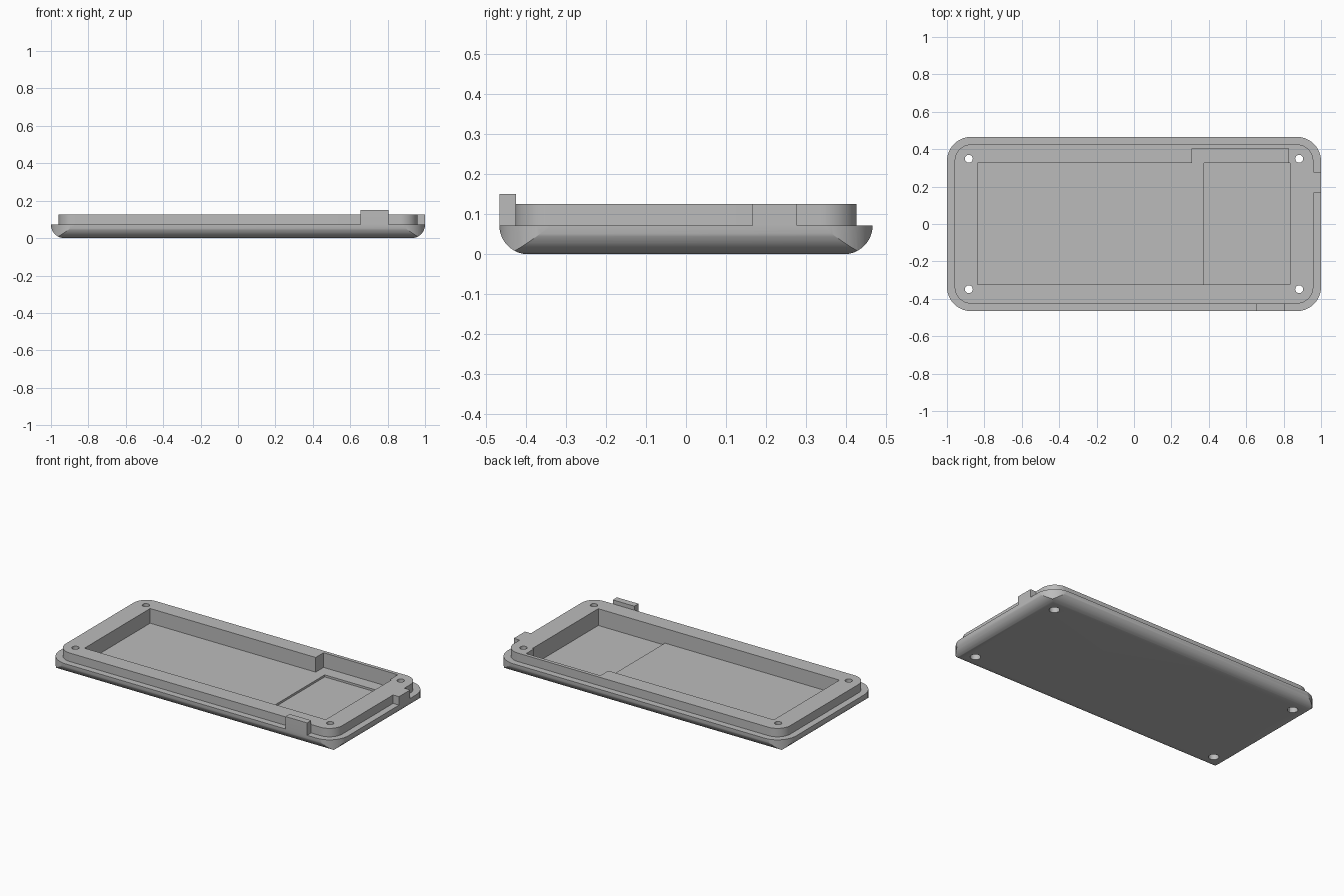
import bpy, bmesh, math
from mathutils import Matrix, Vector

if "Cube" in bpy.data.objects:
    bpy.data.objects.remove(bpy.data.objects["Cube"], do_unlink=True)

HX, HY = 1.0, 0.466          # outer half sizes
RIM, LIP, TAB = 0.072, 0.125, 0.15   # heights
FLOOR, RECESS = 0.033, 0.02

grey = bpy.data.materials.new("case grey")
grey.use_nodes = True
colour = (0.5, 0.5, 0.5, 1)
grey.diffuse_color = colour
grey.node_tree.nodes["Principled BSDF"].inputs["Base Color"].default_value = colour


def prism(name, outline, offset):
    """Extrude a closed outline of 3D points along an offset."""
    bm = bmesh.new()
    face = bm.faces.new([bm.verts.new(p) for p in outline])
    top = bmesh.ops.extrude_face_region(bm, geom=[face])["geom"]
    bmesh.ops.translate(bm, vec=Vector(offset),
                        verts=[v for v in top if isinstance(v, bmesh.types.BMVert)])
    bmesh.ops.recalc_face_normals(bm, faces=bm.faces)
    return to_object(name, bm)


def to_object(name, bm):
    mesh = bpy.data.meshes.new(name)
    bm.to_mesh(mesh)
    bm.free()
    mesh.materials.append(grey)
    obj = bpy.data.objects.new(name, mesh)
    bpy.context.collection.objects.link(obj)
    return obj


def arc(cx, cy, r, start, steps=16):
    return [(cx + r * math.cos(start + math.pi / 2 * i / steps),
             cy + r * math.sin(start + math.pi / 2 * i / steps)) for i in range(steps + 1)]


def rounded_slab(name, hx, hy, r, z0, z1):
    pts = []
    for k, (sx, sy) in enumerate([(1, 1), (-1, 1), (-1, -1), (1, -1)]):
        pts += arc(sx * (hx - r), sy * (hy - r), r, k * math.pi / 2)
    return prism(name, [(x, y, z0) for x, y in pts], (0, 0, z1 - z0))


def box(name, x, y, z):
    pts = [(x[0], y[0]), (x[1], y[0]), (x[1], y[1]), (x[0], y[1])]
    return prism(name, [(a, b, z[0]) for a, b in pts], (0, 0, z[1] - z[0]))


def cylinder(name, x, y, r, z0, z1):
    bm = bmesh.new()
    bmesh.ops.create_cone(bm, cap_ends=True, segments=32, radius1=r, radius2=r, depth=z1 - z0,
                          matrix=Matrix.Translation((x, y, (z0 + z1) / 2)))
    return to_object(name, bm)


def boat_profile(half):
    """Cross-section with a rounded underside and upright sides."""
    lower = arc(-half + RIM, RIM, RIM, math.pi) + arc(half - RIM, RIM, RIM, 1.5 * math.pi)
    return lower + [(half, 0.3), (-half, 0.3)]


def combine(target, tool, operation):
    mod = target.modifiers.new(operation.lower(), "BOOLEAN")
    mod.operation, mod.solver, mod.object = operation, "EXACT", tool
    bpy.context.view_layer.objects.active = target
    bpy.ops.object.modifier_apply(modifier=mod.name)
    bpy.data.objects.remove(tool, do_unlink=True)


# Base shell, raised lip and the two edge tabs
case = rounded_slab("case_bottom", HX, HY, 0.13, -0.05, RIM)
combine(case, rounded_slab("lip", 0.959, 0.426, 0.09, 0.05, LIP), "UNION")
combine(case, box("front_tab", (0.655, 0.805), (-0.5, -0.425), (0.05, TAB)), "UNION")
combine(case, box("side_tab", (0.93, 1.05), (0.166, 0.277), (0.05, LIP)), "UNION")

# Rounded underside with mitred corners
combine(case, prism("length_profile", [(a, -1, z) for a, z in boat_profile(HX)], (0, 2, 0)), "INTERSECT")
combine(case, prism("width_profile", [(-2, a, z) for a, z in boat_profile(HY)], (4, 0, 0)), "INTERSECT")

# Main cavity with its widened back corner, then the shallow floor recess
cavity = [(-0.837, -0.324), (0.835, -0.324), (0.835, 0.326), (0.825, 0.326),
          (0.825, 0.404), (0.31, 0.404), (0.31, 0.326), (-0.837, 0.326)]
combine(case, prism("cavity", [(x, y, FLOOR) for x, y in cavity], (0, 0, 0.3)), "DIFFERENCE")
combine(case, box("floor_recess", (0.373, 0.835), (-0.324, 0.326), (RECESS, 0.06)), "DIFFERENCE")

# Screw holes with wider heads underneath
for sx in (-1, 1):
    for sy in (-1, 1):
        x, y = sx * 0.883, sy * 0.349
        combine(case, cylinder("screw_hole", x, y, 0.021, -0.1, 0.3), "DIFFERENCE")
        combine(case, cylinder("screw_head", x, y, 0.03, -0.1, 0.045), "DIFFERENCE")

# Smooth curves, sharp edges
bpy.ops.object.select_all(action="DESELECT")
case.select_set(True)
bpy.context.view_layer.objects.active = case
bpy.ops.object.shade_smooth_by_angle(angle=math.radians(20))
